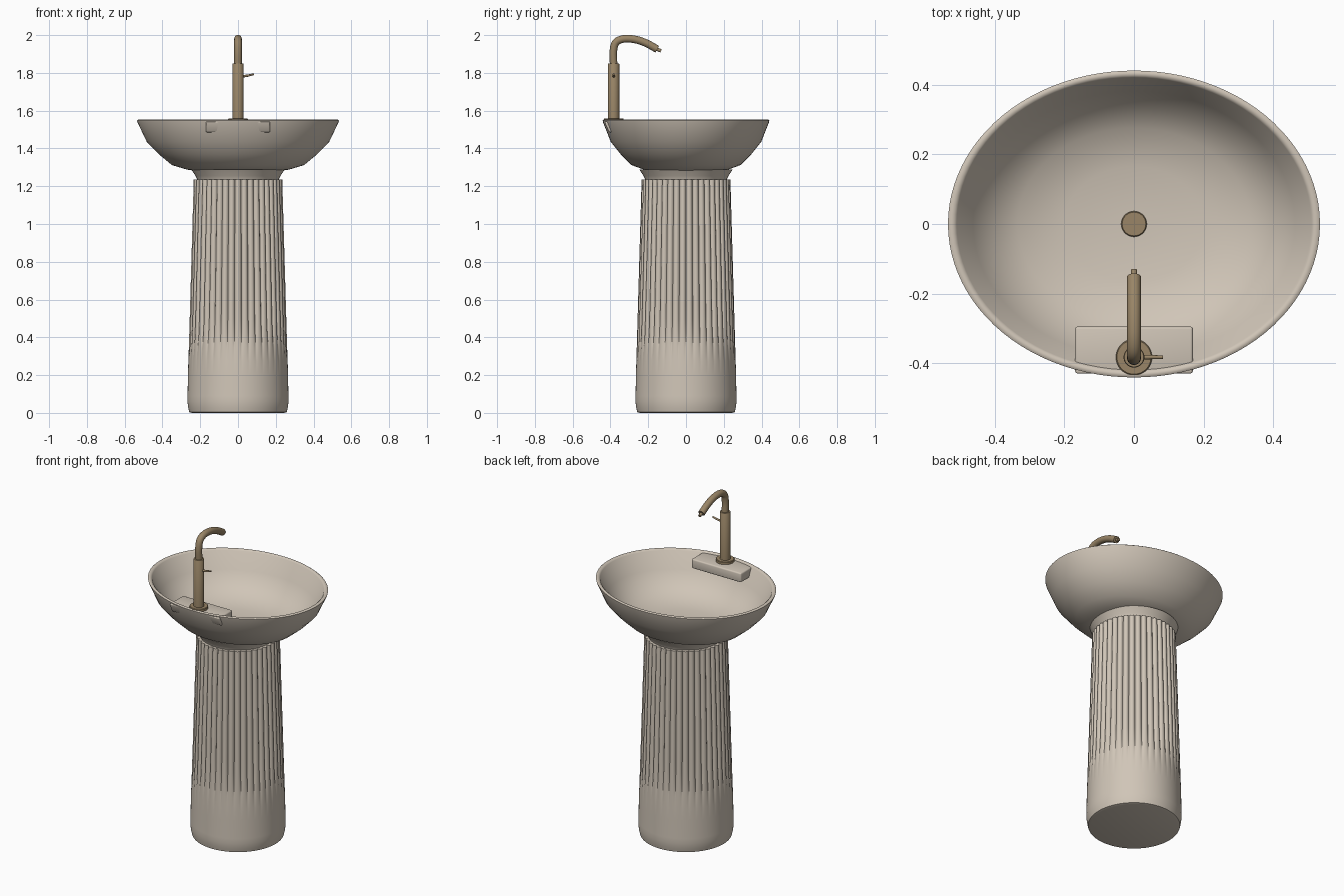
import bpy, bmesh, math
from mathutils import Vector

cube = bpy.data.objects.get("Cube")
if cube:
    bpy.data.objects.remove(cube, do_unlink=True)


def material(name, rgb):
    m = bpy.data.materials.new(name)
    m.use_nodes = True
    m.diffuse_color = (*rgb, 1)
    m.node_tree.nodes["Principled BSDF"].inputs["Base Color"].default_value = (*rgb, 1)
    return m


ceramic = material("warm ceramic", (0.63, 0.56, 0.475))
bronze = material("brushed bronze", (0.32, 0.235, 0.135))


def finish(name, bm, mat, angle=40):
    bmesh.ops.recalc_face_normals(bm, faces=bm.faces)
    mesh = bpy.data.meshes.new(name)
    bm.to_mesh(mesh)
    bm.free()
    mesh.materials.append(mat)
    ob = bpy.data.objects.new(name, mesh)
    bpy.context.collection.objects.link(ob)
    bpy.ops.object.select_all(action='DESELECT')
    ob.select_set(True)
    bpy.context.view_layer.objects.active = ob
    bpy.ops.object.shade_smooth_by_angle(angle=math.radians(angle))
    return ob


def skin(bm, rings):
    """Join closed rings of points into a tube and cap both ends."""
    loops = [[bm.verts.new(p) for p in ring] for ring in rings]
    n = len(loops[0])
    for a, b in zip(loops, loops[1:]):
        for i in range(n):
            j = (i + 1) % n
            bm.faces.new((a[i], a[j], b[j], b[i]))
    bm.faces.new(loops[0][::-1])
    bm.faces.new(loops[-1])


def lathe(name, profile, mat, sides=48, y_scale=1, y=0, angle=40, groove=None):
    """Turn (radius, height) pairs; groove(t, z) trims the radius."""
    rings = []
    for r, z in profile:
        ring = []
        for i in range(sides):
            t = math.tau * i / sides
            rr = r - (groove(t, z) if groove else 0)
            ring.append((rr * math.cos(t), y + rr * y_scale * math.sin(t), z))
        rings.append(ring)
    bm = bmesh.new()
    skin(bm, rings)
    return finish(name, bm, mat, angle)


# Fluted pedestal: rounded ribs that fade out above a plain foot
FLUTES = 42
TOP = 1.235


def flute(t, z):
    fade = min(max((z - 0.28) / 0.2, 0), 1)
    rib = abs(math.sin(t * FLUTES / 2))
    return 0.013 * fade * (1 - rib) ** 1.5


foot = [(0.245, 0.0), (0.258, 0.004), (0.263, 0.025), (0.268, 0.06), (0.267, 0.09)]
shaft = []
for k in range(15):
    z = 0.2 + (TOP - 0.2) * k / 14
    shaft.append((0.265 - 0.03 * (z - 0.2) / (TOP - 0.2), z))
lathe("pedestal", foot + shaft, ceramic, sides=FLUTES * 8, groove=flute)

# Flared collar between pedestal and bowl
lathe("collar", [(0.212, 1.22), (0.215, 1.235), (0.225, 1.255), (0.247, 1.288)], ceramic)

# Oval bowl with a thin rounded rim
outer = [(0.1, 1.272), (0.2, 1.278), (0.27, 1.288), (0.35, 1.312), (0.42, 1.37),
         (0.483, 1.435), (0.533, 1.54), (0.535, 1.548)]
inner = [(0.529, 1.552), (0.518, 1.552), (0.51, 1.545), (0.463, 1.445), (0.405, 1.385),
         (0.335, 1.335), (0.2, 1.308), (0.05, 1.302)]
lathe("bowl", outer + inner, ceramic, sides=96, y_scale=0.825, angle=60)

# Drain cover
lathe("drain", [(0.037, 1.295), (0.037, 1.308), (0.034, 1.311)], bronze, sides=32)

# Tap deck with a sloping rear face
bm = bmesh.new()
section = [(-0.407, 1.485), (-0.295, 1.485), (-0.295, 1.543), (-0.433, 1.543)]
skin(bm, [[(x, y, z) for y, z in section] for x in (-0.17, 0.17)])
bmesh.ops.bevel(bm, geom=bm.edges[:], offset=0.008, segments=3, profile=0.5, affect='EDGES')
finish("tap_deck", bm, ceramic)

# Tap flange and body
TAP_Y = -0.383
lathe("tap_flange", [(0.052, 1.535), (0.052, 1.556), (0.049, 1.559)], bronze, y=TAP_Y)
lathe("tap_body", [(0.03, 1.55), (0.03, 1.847), (0.028, 1.85)], bronze, sides=32, y=TAP_Y)


def sweep(name, points, radius, sides=20):
    """Sweep a circle along a smooth path of points in the centre plane."""
    pts = [Vector((0, y, z)) for y, z in points]
    path = []
    ext = [2 * pts[0] - pts[1]] + pts + [2 * pts[-1] - pts[-2]]
    for a, b, c, d in zip(ext, ext[1:], ext[2:], ext[3:]):
        for s in range(6):
            u = s / 6
            path.append(0.5 * (2 * b + (c - a) * u + (2 * a - 5 * b + 4 * c - d) * u ** 2
                               + (3 * b - a - 3 * c + d) * u ** 3))
    path.append(pts[-1])
    side = Vector((1, 0, 0))
    rings = []
    for i, p in enumerate(path):
        tangent = (path[min(i + 1, len(path) - 1)] - path[max(i - 1, 0)]).normalized()
        up = tangent.cross(side)
        rings.append([p + radius * (math.cos(t) * side + math.sin(t) * up)
                      for t in (math.tau * k / sides for k in range(sides))])
    bm = bmesh.new()
    skin(bm, rings)
    return finish(name, bm, bronze, 50)


# Curved spout and its nozzle
sweep("spout", [(TAP_Y, 1.84), (-0.385, 1.91), (-0.372, 1.96), (-0.33, 1.98),
                (-0.27, 1.977), (-0.21, 1.957), (-0.152, 1.925)], 0.02)
sweep("nozzle", [(-0.165, 1.929), (-0.132, 1.917)], 0.009, 12)

# Side lever
bm = bmesh.new()
rings = []
for x, z, r in ((0.025, 1.782, 0.007), (0.05, 1.785, 0.006), (0.084, 1.793, 0.005)):
    rings.append([(x, TAP_Y + r * math.cos(k * math.tau / 12), z + r * math.sin(k * math.tau / 12))
                  for k in range(12)])
skin(bm, rings)
finish("lever", bm, bronze)
